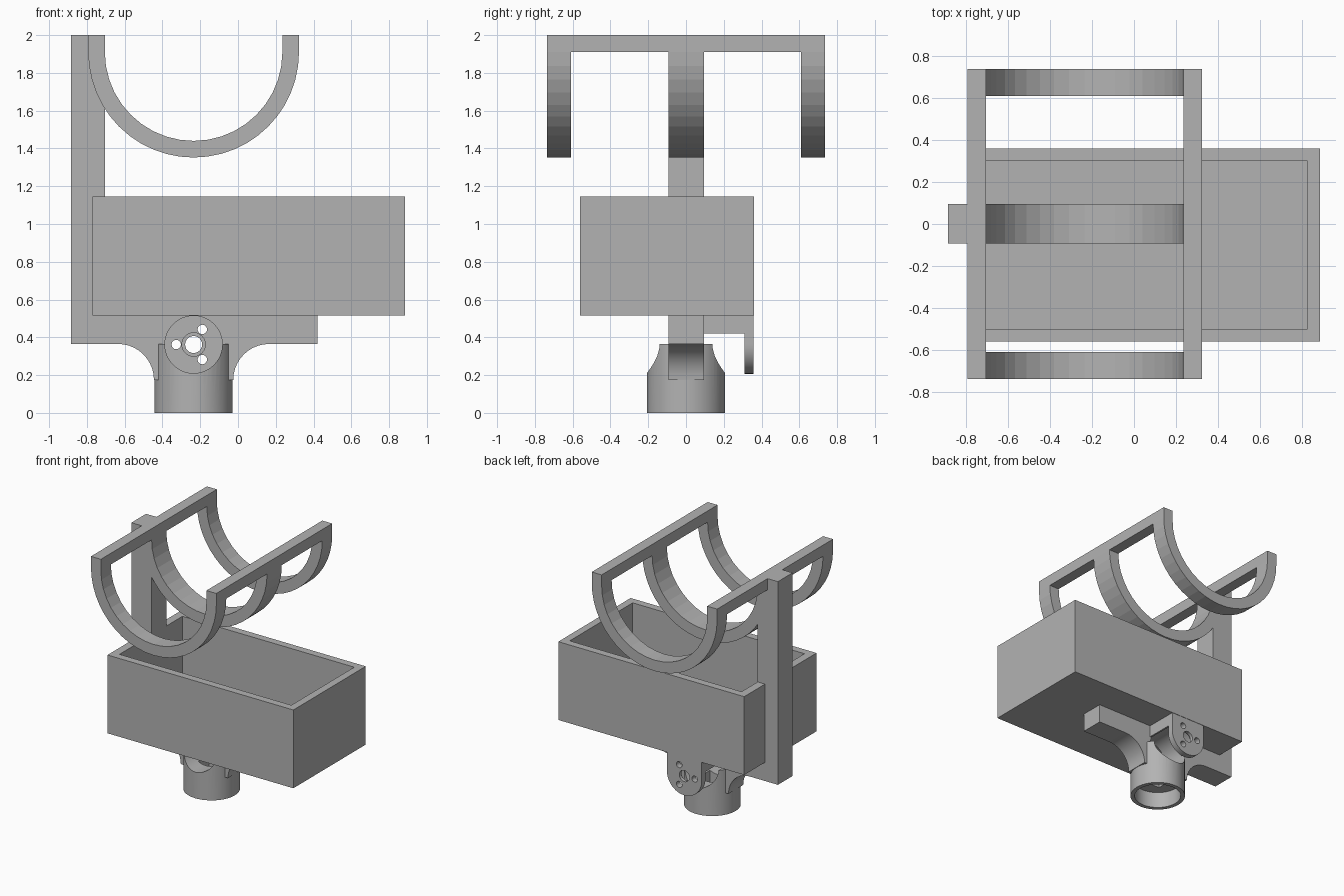
import bpy, bmesh
from math import sin, cos, pi, radians
from mathutils import Matrix, Vector

cube = bpy.data.objects.get("Cube")
if cube:
    bpy.data.objects.remove(cube, do_unlink=True)

grey = bpy.data.materials.new("plain_grey")
grey.use_nodes = True
colour = (0.45, 0.45, 0.45, 1)
grey.diffuse_color = colour
grey.node_tree.nodes["Principled BSDF"].inputs["Base Color"].default_value = colour

AXIS_X = -0.235           # shared centre of cradle, collar and motor plate
AXIS_Z = 0.362            # height of the cross bore
BORE_R = 0.152
RIB = (-0.092, 0.095)     # depth of post, arm and middle ring


def finish(name, bm):
    bmesh.ops.recalc_face_normals(bm, faces=bm.faces)
    mesh = bpy.data.meshes.new(name)
    bm.to_mesh(mesh)
    bm.free()
    obj = bpy.data.objects.new(name, mesh)
    bpy.context.collection.objects.link(obj)
    mesh.materials.append(grey)
    return obj


def box(name, x, y, z):
    bm = bmesh.new()
    size = Vector((x[1] - x[0], y[1] - y[0], z[1] - z[0]))
    centre = Vector((sum(x), sum(y), sum(z))) / 2
    bmesh.ops.create_cube(bm, size=1, matrix=Matrix.Translation(centre) @ Matrix.Diagonal(size).to_4x4())
    return finish(name, bm)


def prism(name, profile, y):
    """Extrude an x-z outline through a range of y."""
    bm = bmesh.new()
    face = bm.faces.new([bm.verts.new((px, y[0], pz)) for px, pz in profile])
    moved = bmesh.ops.extrude_face_region(bm, geom=[face])["geom"]
    bmesh.ops.translate(bm, vec=(0, y[1] - y[0], 0), verts=[v for v in moved if isinstance(v, bmesh.types.BMVert)])
    return finish(name, bm)


def arc(cx, cz, r, start, end, steps):
    angles = [radians(start + (end - start) * i / steps) for i in range(steps + 1)]
    return [(cx + r * cos(a), cz + r * sin(a)) for a in angles]


def disc(name, cx, cz, r, y, steps=40):
    return prism(name, arc(cx, cz, r, 0, 360, steps)[:-1], y)


def upright_cylinder(name, r, z, steps=48):
    bm = bmesh.new()
    bmesh.ops.create_cone(bm, cap_ends=True, segments=steps, radius1=r, radius2=r, depth=z[1] - z[0],
                          matrix=Matrix.Translation((AXIS_X, 0, sum(z) / 2)))
    return finish(name, bm)


def cut(obj, cutters):
    for c in cutters:
        c.hide_render = True
        mod = obj.modifiers.new("cut", 'BOOLEAN')
        mod.operation = 'DIFFERENCE'
        mod.solver = 'EXACT'
        mod.object = c
        bpy.context.view_layer.objects.active = obj
        bpy.ops.object.modifier_apply(modifier=mod.name)


# Open tray
tray = box("tray", (-0.77, 0.885), (-0.56, 0.36), (0.515, 1.145))
tray_hollow = box("tray_hollow", (-0.705, 0.825), (-0.5, 0.3), (0.58, 1.3))
cut(tray, [tray_hollow])

# Post and cradle: three half rings joined by two rails
box("post", (-0.885, -0.705), RIB, (0.365, 2.0))
RING_Z, OUTER, INNER = 1.91, 0.558, 0.47
ring = arc(AXIS_X, RING_Z, OUTER, 180, 360, 24) + arc(AXIS_X, RING_Z, INNER, 360, 180, 20)
for name, y in (("front_ring", (-0.737, -0.61)), ("middle_ring", RIB), ("back_ring", (0.61, 0.737))):
    prism(name, ring, y)
for name, side in (("right_rail", -1), ("left_rail", 1)):
    x = sorted((AXIS_X + side * INNER, AXIS_X + side * OUTER))
    box(name, x, (-0.737, 0.737), (RING_Z, 2.0))

# Support arm with curved gussets running into the collar
gusset = 0.19
low = 0.365 - gusset
outline = [(-0.885, 0.365)]
outline += arc(-0.445 - gusset, low, gusset, 90, 0, 10)
outline += arc(-0.025 + gusset, low, gusset, 180, 90, 10)
outline += [(0.42, 0.365), (0.42, 0.516), (-0.885, 0.516)]
arm = prism("support_arm", outline, RIB)

# Hollow collar, saddle-cut by the cross bore
collar = upright_cylinder("collar", 0.207, (0, 0.365))
bridge = box("plate_bridge", (AXIS_X - 0.155, AXIS_X + 0.155), (0.09, 0.315), (0.42, 0.516))
cross_bore = disc("cross_bore", AXIS_X, AXIS_Z, BORE_R, (-0.4, 0.4), 48)
socket = upright_cylinder("socket", 0.175, (-0.1, 0.13))
cable_slot = box("cable_slot", (AXIS_X - 0.07, AXIS_X + 0.07), (-0.07, 0.07), (0.1, 0.3))
cut(arm, [cross_bore, cable_slot])
cut(collar, [cross_bore, socket, cable_slot])
cut(bridge, [cross_bore])

# Round-ended motor plate with a shaft hole and three screw holes
plate_outline = arc(AXIS_X, AXIS_Z, 0.155, 180, 360, 24)
plate_outline += [(AXIS_X + 0.155, 0.516), (AXIS_X - 0.155, 0.516)]
plate = prism("motor_plate", plate_outline, (0.31, 0.357))
holes = [disc("shaft_hole", AXIS_X, AXIS_Z, 0.045, (0.2, 0.5), 24),
         disc("shaft_recess", AXIS_X, AXIS_Z, 0.062, (0.2, 0.33), 24)]
for k in range(3):
    a = pi / 3 + k * 2 * pi / 3
    holes.append(disc("screw_hole", AXIS_X + 0.092 * cos(a), AXIS_Z + 0.092 * sin(a), 0.025, (0.2, 0.5), 16))
cut(plate, holes)

# Remove the cutters and shade the round collar smoothly
for c in [tray_hollow, cross_bore, socket, cable_slot] + holes:
    bpy.data.objects.remove(c, do_unlink=True)
bpy.ops.object.select_all(action='DESELECT')
for obj in (collar, plate, arm):
    obj.select_set(True)
bpy.context.view_layer.objects.active = collar
bpy.ops.object.shade_smooth_by_angle(angle=radians(30))
